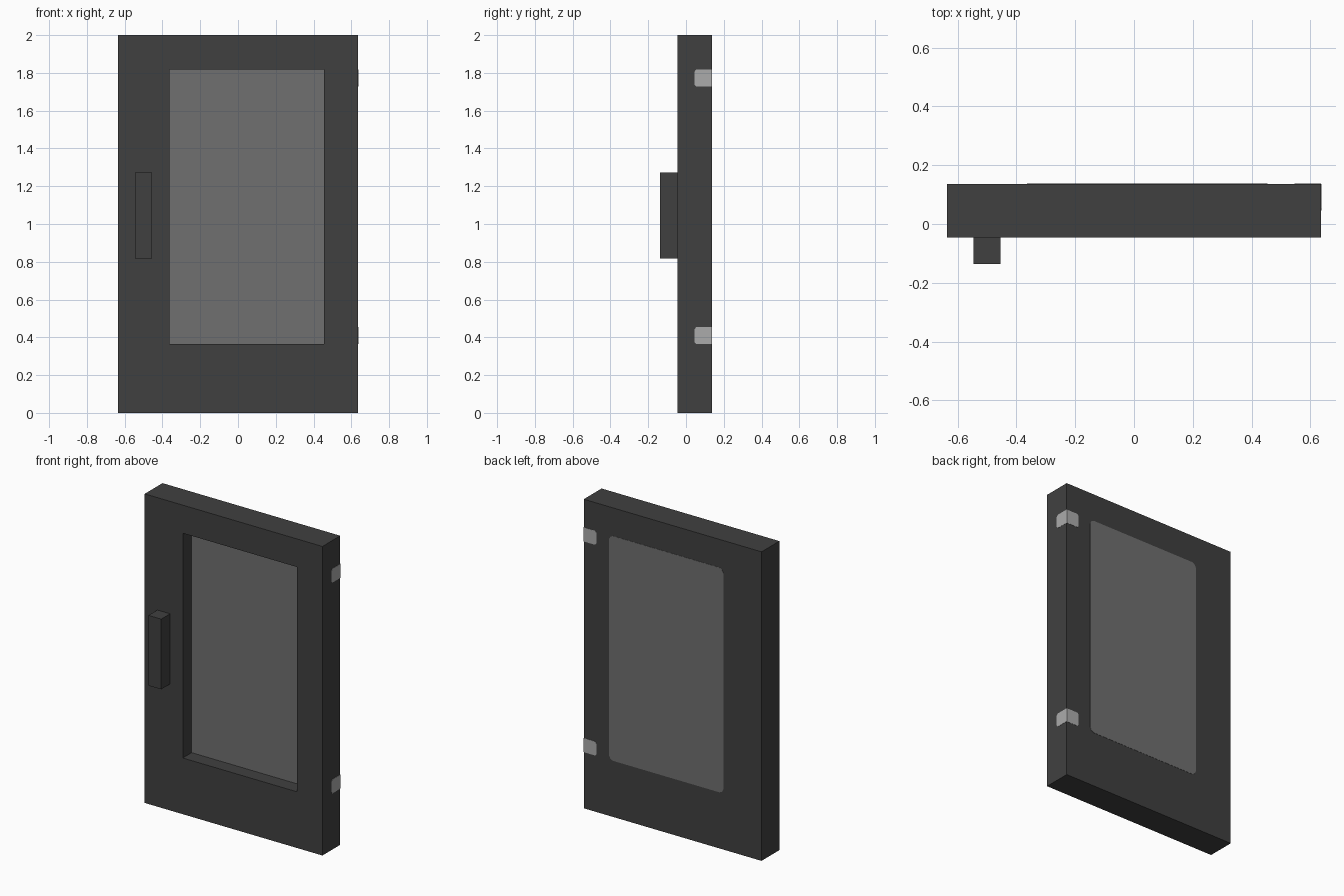
import bpy
import bmesh
from mathutils import Vector

cube = bpy.data.objects.get("Cube")
if cube:
    bpy.data.objects.remove(cube, do_unlink=True)

U = 2 / 22       # the door is laid out on a grid, 22 cells high
SKIN = 0.015     # thickness of flat plates, in cells
WINDOW = (-4, 5, 4, 20)


def material(name, value):
    mat = bpy.data.materials.new(name)
    mat.use_nodes = True
    colour = (value, value, value, 1)
    mat.diffuse_color = colour
    node = mat.node_tree.nodes["Principled BSDF"]
    node.inputs["Base Color"].default_value = colour
    node.inputs["Roughness"].default_value = 0.8
    return mat


DARK = material("dark grey", 0.051)
GLASS = material("window grey", 0.162)
METAL = material("hinge light grey", 0.41)


def finish(name, bm, *mats):
    bmesh.ops.recalc_face_normals(bm, faces=bm.faces)
    bmesh.ops.scale(bm, vec=(U, U, U), verts=bm.verts)
    mesh = bpy.data.meshes.new(name)
    bm.to_mesh(mesh)
    bm.free()
    for mat in mats:
        mesh.materials.append(mat)
    obj = bpy.data.objects.new(name, mesh)
    bpy.context.collection.objects.link(obj)
    return obj


def ring(bm, rect, y):
    x0, x1, z0, z1 = rect
    return [bm.verts.new((x, y, z)) for x, z in ((x0, z0), (x1, z0), (x1, z1), (x0, z1))]


def loft(bm, rings):
    """Join matching loops side by side and cap both ends."""
    for a, b in zip(rings, rings[1:]):
        for i in range(len(a)):
            j = (i + 1) % len(a)
            bm.faces.new((a[i], a[j], b[j], b[i]))
    bm.faces.new(rings[0])
    return bm.faces.new(rings[-1])


def plate(bm, points, offset):
    loft(bm, [[bm.verts.new(p) for p in points],
              [bm.verts.new(Vector(p) + Vector(offset)) for p in points]])


# Door slab with the window recessed into the front
bm = bmesh.new()
outer = (-7, 7, 0, 22)
pane = loft(bm, [ring(bm, outer, 1.5), ring(bm, outer, -0.5),
                 ring(bm, WINDOW, -0.5), ring(bm, WINDOW, 0.5)])
pane.material_index = 1
finish("door_panel", bm, DARK, GLASS)

# Handle block
bm = bmesh.new()
grip = (-6, -5, 9, 14)
loft(bm, [ring(bm, grip, -0.5), ring(bm, grip, -1.5)])
finish("handle", bm, DARK)

# Window on the back, with clipped corners
bm = bmesh.new()
x0, x1, z0, z1 = WINDOW
c, m = 0.3, 0.1
outline = [(x0 + c, z0), (x1 - c, z0), (x1 - m, z0 + m), (x1, z0 + c),
           (x1, z1 - c), (x1 - m, z1 - m), (x1 - c, z1), (x0 + c, z1),
           (x0 + m, z1 - m), (x0, z1 - c), (x0, z0 + c), (x0 + m, z0 + m)]
plate(bm, [(x, 1.5, z) for x, z in outline], (0, SKIN, 0))
finish("back_window", bm, GLASS)

# Hinges wrapping the back edge, each leaf clipped at its free end
leaf = [(0, 0), (0.9, 0), (1, 0.12), (1, 0.88), (0.9, 1), (0, 1)]
for name, z in (("lower_hinge", 4), ("upper_hinge", 19)):
    bm = bmesh.new()
    plate(bm, [(7, 1.5 - d, z + h) for d, h in leaf], (SKIN, 0, 0))
    plate(bm, [(7 - d, 1.5, z + h) for d, h in leaf], (0, SKIN, 0))
    finish(name, bm, METAL)
